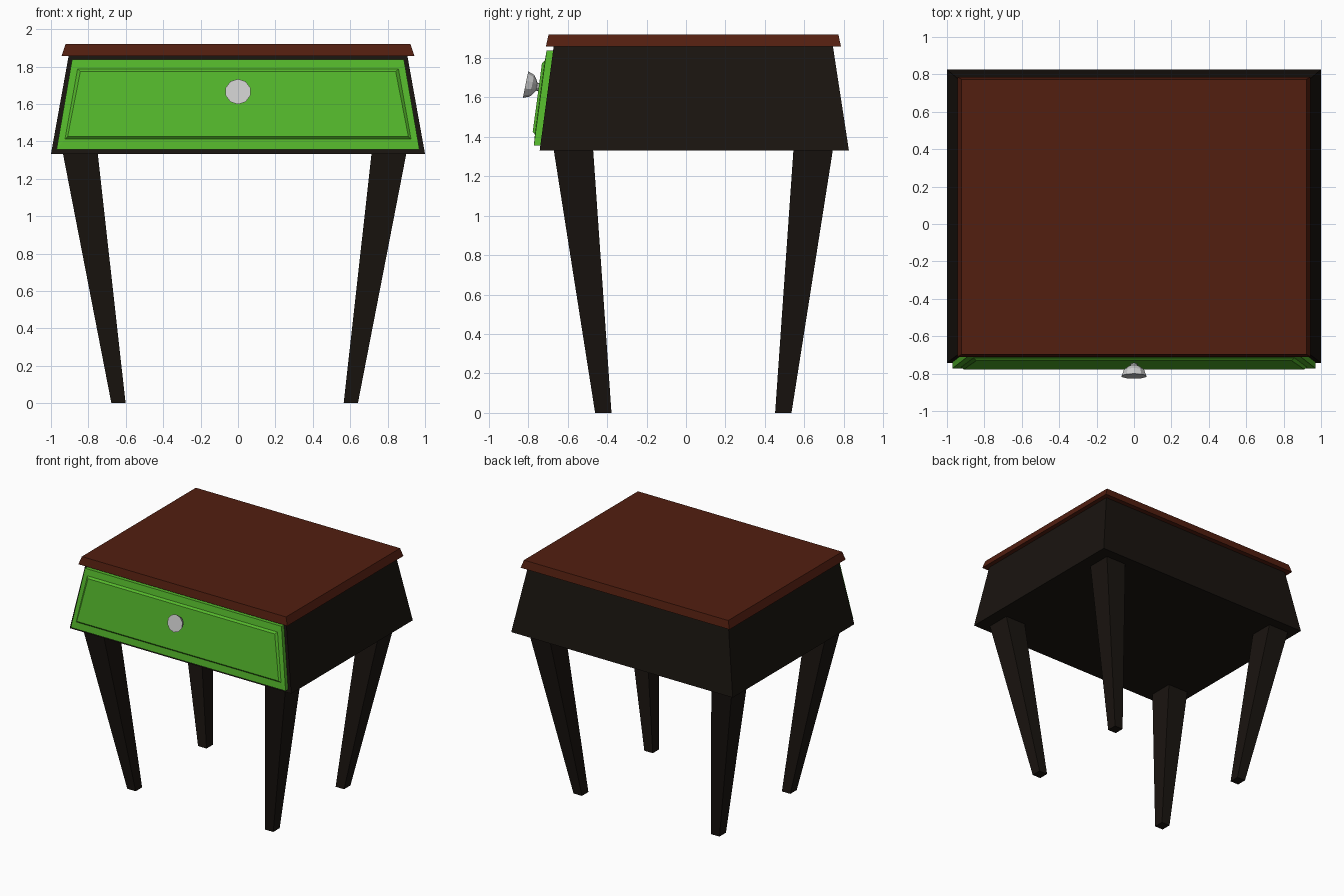
import bpy, bmesh, math
from mathutils import Matrix, Vector

if "Cube" in bpy.data.objects:
    bpy.data.objects.remove(bpy.data.objects["Cube"])


def material(name, rgb):
    m = bpy.data.materials.new(name)
    m.diffuse_color = (*rgb, 1)
    m.use_nodes = True
    m.node_tree.nodes["Principled BSDF"].inputs["Base Color"].default_value = m.diffuse_color
    return m


dark = material("dark_wood", (0.010, 0.007, 0.005))
red = material("red_wood", (0.085, 0.013, 0.005))
green = material("green_paint", (0.09, 0.48, 0.025))


def loft(name, loops, mat=None):
    """Skin a stack of equal-length point loops and cap both ends."""
    bm = bmesh.new()
    rings = [[bm.verts.new(p) for p in loop] for loop in loops]
    n = len(rings[0])
    for a, b in zip(rings, rings[1:]):
        for i in range(n):
            j = (i + 1) % n
            bm.faces.new((a[i], a[j], b[j], b[i]))
    bm.faces.new(rings[0][::-1])
    bm.faces.new(rings[-1])
    bmesh.ops.recalc_face_normals(bm, faces=bm.faces)
    mesh = bpy.data.meshes.new(name)
    bm.to_mesh(mesh)
    bm.free()
    ob = bpy.data.objects.new(name, mesh)
    bpy.context.collection.objects.link(ob)
    if mat:
        mesh.materials.append(mat)
    return ob


def rect(x0, x1, y0, y1, z):
    return [(x0, y0, z), (x1, y0, z), (x1, y1, z), (x0, y1, z)]


# Flared cabinet body and overhanging top board
Z0, Z1 = 1.332, 1.86
Y0, Y1 = -0.742, -0.671
loft("body", [rect(-1, 1, Y0, 0.826, Z0), rect(-0.905, 0.905, Y1, 0.745, Z1)], dark)
loft("top_board", [rect(-0.943, 0.943, -0.711, 0.786, 1.857),
                   rect(-0.922, 0.922, -0.697, 0.773, 1.92)], red)


# Drawer front: trapezoid loops lying parallel to the sloping body front
def front_y(z, offset):
    return Y0 + (Y1 - Y0) * (z - Z0) / (Z1 - Z0) - offset


def trapezoid(xb, xt, zb, zt, offset):
    return [(x, front_y(z, offset), z)
            for x, z in ((-xb, zb), (xb, zb), (xt, zt), (-xt, zt))]


loft("drawer_front", [
    trapezoid(0.97, 0.887, 1.357, 1.838, -0.01),
    trapezoid(0.97, 0.887, 1.357, 1.838, 0.033),
    trapezoid(0.925, 0.858, 1.412, 1.787, 0.035),
    trapezoid(0.911, 0.843, 1.425, 1.773, 0.048),
], green)

# Knob: stem and flaring cup with a flat face, tilted like the drawer front
SIDES = 10
profile = [(0.020, -0.04), (0.020, 0.010), (0.034, 0.018), (0.056, 0.035),
           (0.069, 0.068)]
tilt = (Matrix.Translation(Vector((0, -0.747, 1.652)))
        @ Matrix.Rotation(math.pi / 2 - 0.2, 4, 'X'))
loft("knob", [[tilt @ Vector((r * math.cos(t), r * math.sin(t), h))
               for t in (2 * math.pi * (i + 0.5) / SIDES for i in range(SIDES))]
              for r, h in profile])

# Four tapered, splayed legs mirrored about the leg centre
CX, CY = -0.018, 0.037
for sy, side in ((-1, "front"), (1, "back")):
    for sx, hand in ((-1, "left"), (1, "right")):
        def section(xi, xo, yi, yo, z):
            return rect(CX + sx * xi, CX + sx * xo, CY + sy * yi, CY + sy * yo, z)
        loft(f"{side}_{hand}_leg", [section(0.583, 0.659, 0.415, 0.498, 0),
                                    section(0.732, 0.918, 0.508, 0.708, 1.335)], dark)
